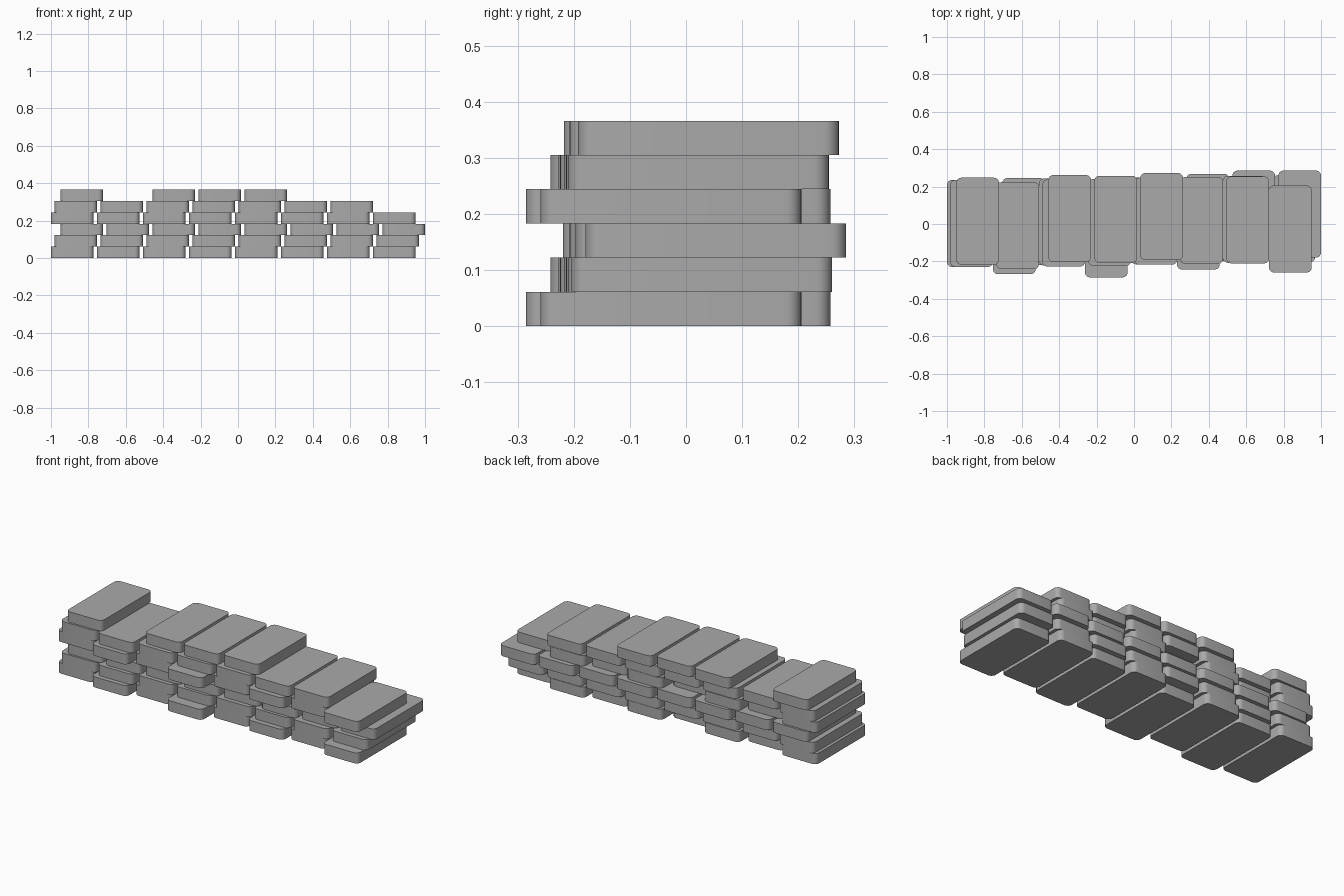
import bpy
import bmesh
import math

cube = bpy.data.objects.get("Cube")
if cube:
    bpy.data.objects.remove(cube, do_unlink=True)

WIDTH, DEPTH, HEIGHT, RADIUS = 0.228, 0.465, 0.061, 0.027
PITCH = 0.246

grey = bpy.data.materials.new("plain grey")
grey.use_nodes = True
colour = (0.4, 0.4, 0.4, 1)
grey.diffuse_color = colour
grey.node_tree.nodes["Principled BSDF"].inputs["Base Color"].default_value = colour


def sack_mesh():
    """Flat slab with rounded upright corners and sharp rims."""
    bm = bmesh.new()
    bmesh.ops.create_cube(bm, size=1)
    bmesh.ops.scale(bm, vec=(WIDTH, DEPTH, HEIGHT), verts=bm.verts)
    upright = [e for e in bm.edges
               if abs(e.verts[0].co.z - e.verts[1].co.z) > HEIGHT / 2]
    bmesh.ops.bevel(bm, geom=upright, offset=RADIUS, segments=6,
                    profile=0.5, affect='EDGES')
    for f in bm.faces:
        f.smooth = True
    for e in bm.edges:
        if len(e.link_faces) == 2 and e.calc_face_angle() > math.radians(40):
            e.smooth = False
    mesh = bpy.data.meshes.new("sack")
    bm.to_mesh(mesh)
    bm.free()
    mesh.materials.append(grey)
    return mesh


# Three layer patterns, repeated upwards: left edge and the depth offset per stack
LAYERS = [
    (-1.0, [0.003, -0.036, 0.010, -0.053, 0.017, -0.011, 0.025, -0.027]),
    (-0.982, [0.003, -0.009, 0.005, 0.008, 0.015, 0.019, 0.022, 0.028]),
    (-0.95, [0.015, 0.013, 0.029, 0.025, 0.040, 0.036, 0.053, 0.053]),
]
STACK_HEIGHTS = [6, 5, 6, 6, 6, 5, 5, 4]

sack = sack_mesh()
for stack, count in enumerate(STACK_HEIGHTS):
    for level in range(count):
        left, offsets = LAYERS[level % len(LAYERS)]
        block = bpy.data.objects.new(f"sack_stack{stack + 1}_level{level + 1}", sack)
        block.location = (left + WIDTH / 2 + stack * PITCH,
                          offsets[stack], (level + 0.5) * HEIGHT)
        bpy.context.collection.objects.link(block)
